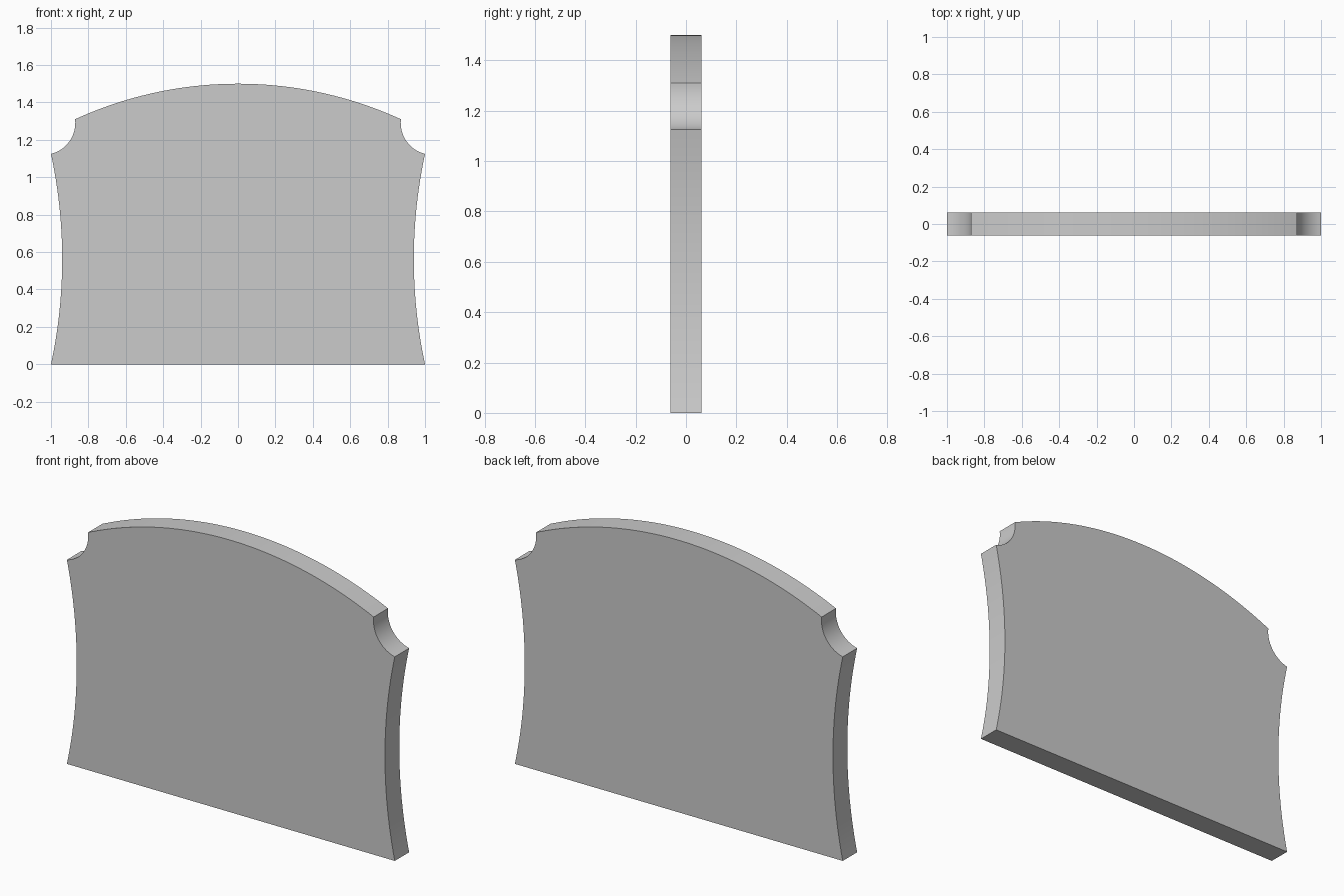
import bpy, bmesh, math
from mathutils import Vector

if "Cube" in bpy.data.objects:
    bpy.data.objects.remove(bpy.data.objects["Cube"])

HALF_DEPTH = 0.0625


def arc(a, b, sag, n):
    """Points on a circular arc from a to b, bulging by sag to the left of a->b."""
    a, b = Vector(a), Vector(b)
    d = b - a
    h = d.length / 2
    normal = Vector((-d.y, d.x)).normalized()
    r = (h * h + sag * sag) / (2 * abs(sag))
    s = math.copysign(1, sag)
    centre = (a + b) / 2 + normal * (sag - s * r)
    half = math.asin(h / r)
    pts = []
    for i in range(n + 1):
        t = -half + 2 * half * i / n
        pts.append(centre + d.normalized() * r * math.sin(t) + normal * s * r * math.cos(t))
    return pts


# Right half of the outline: waisted side, scooped shoulder, arched top
side = arc((1, 0), (1, 1.125), 0.06, 24)
cx, cz, r = 1.04, 1.29, 0.17
a0 = math.atan2(1.125 - cz, 1 - cx) % math.tau
a1 = math.pi - math.asin((1.31 - cz) / r)
scoop = [Vector((cx + r * math.cos(a0 + (a1 - a0) * i / 16),
                 cz + r * math.sin(a0 + (a1 - a0) * i / 16))) for i in range(17)]
corner = scoop[-1]
crown = arc((-corner.x, corner.y), corner, 1.5 - corner.y, 48)[::-1]
right = side + scoop[1:] + crown[1:25]

# Mirror to the left half, skipping the shared apex
outline = right + [Vector((-p.x, p.y)) for p in reversed(right[:-1])]

# Extrude the outline into the panel
bm = bmesh.new()
face = bm.faces.new([bm.verts.new((p.x, -HALF_DEPTH, p.y)) for p in outline])
ext = bmesh.ops.extrude_face_region(bm, geom=[face], use_keep_orig=True)
moved = [v for v in ext["geom"] if isinstance(v, bmesh.types.BMVert)]
bmesh.ops.translate(bm, verts=moved, vec=(0, 2 * HALF_DEPTH, 0))
bmesh.ops.recalc_face_normals(bm, faces=bm.faces)
mesh = bpy.data.meshes.new("arched_panel")
bm.to_mesh(mesh)
bm.free()
panel = bpy.data.objects.new("arched_panel", mesh)
bpy.context.collection.objects.link(panel)
bpy.context.view_layer.objects.active = panel
panel.select_set(True)
bpy.ops.object.shade_smooth_by_angle(angle=math.radians(30))
